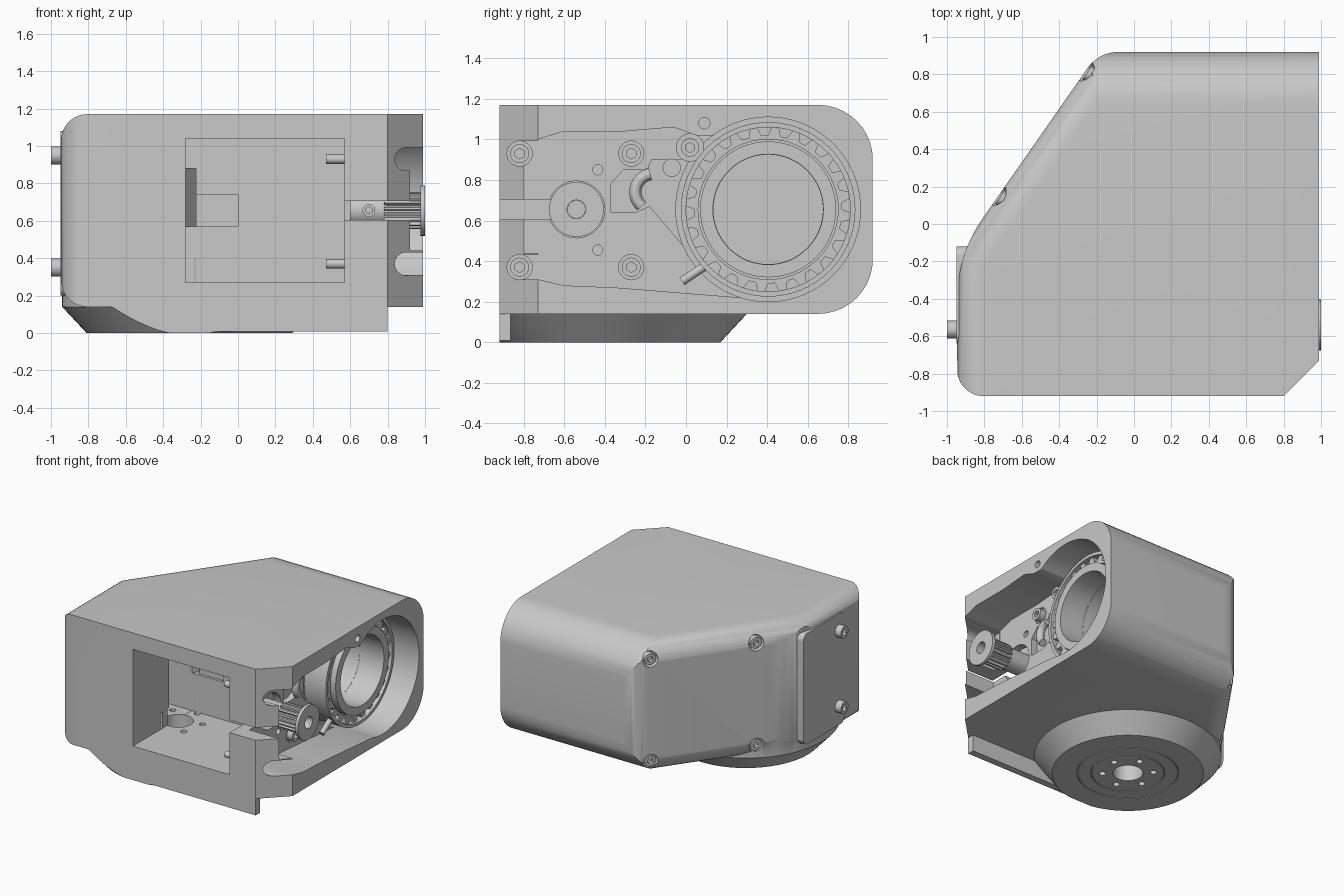
import bpy, bmesh, math
from mathutils import Vector, Matrix

if "Cube" in bpy.data.objects:
    bpy.data.objects.remove(bpy.data.objects["Cube"])

grey = bpy.data.materials.new("light_grey")
grey.use_nodes = True
tone = (0.58, 0.58, 0.58, 1)
grey.diffuse_color = tone
grey.node_tree.nodes["Principled BSDF"].inputs["Base Color"].default_value = tone
X, Y, Z = Vector((1, 0, 0)), Vector((0, 1, 0)), Vector((0, 0, 1))


def finish(name, bm):
    bmesh.ops.recalc_face_normals(bm, faces=bm.faces)
    mesh = bpy.data.meshes.new(name)
    bm.to_mesh(mesh)
    bm.free()
    mesh.materials.append(grey)
    ob = bpy.data.objects.new(name, mesh)
    bpy.context.collection.objects.link(ob)
    return ob


def prism(name, pts, lo, hi, axis):
    """Extrude a 2D profile along an axis: x uses (y, z), y uses (x, z), z uses (x, y)."""
    place = {"x": lambda u, v, w: (w, u, v), "y": lambda u, v, w: (u, w, v),
             "z": lambda u, v, w: (u, v, w)}[axis]
    bm = bmesh.new()
    a, b = ([bm.verts.new(place(u, v, w)) for u, v in pts] for w in (lo, hi))
    bm.faces.new(a)
    bm.faces.new(b)
    for i in range(len(a)):
        j = (i + 1) % len(a)
        bm.faces.new((a[i], a[j], b[j], b[i]))
    return finish(name, bm)


def rounded(corners, steps=10):
    """Polygon from (u, v, radius) corners, with each corner filleted."""
    pts = []
    for i, (u, v, r) in enumerate(corners):
        p = Vector((u, v))
        if r == 0:
            pts.append((u, v))
            continue
        d0 = (Vector(corners[i - 1][:2]) - p).normalized()
        d1 = (Vector(corners[(i + 1) % len(corners)][:2]) - p).normalized()
        half = d0.angle(d1) / 2
        c = p + (d0 + d1).normalized() * (r / math.sin(half))
        s = (p + d0 * (r / math.tan(half)) - c).normalized()
        e = (p + d1 * (r / math.tan(half)) - c).normalized()
        sweep = s.angle(e)
        for k in range(steps + 1):
            t = sweep * k / steps
            q = c + (s * math.sin(sweep - t) + e * math.sin(t)) * (r / math.sin(sweep))
            pts.append((q.x, q.y))
    return pts


def rect(u0, v0, u1, v1, r=0):
    return rounded([(u0, v0, r), (u1, v0, r), (u1, v1, r), (u0, v1, r)])


def cyl(name, start, direction, r, length, sides=40, r2=None):
    bm = bmesh.new()
    d = Vector(direction).normalized()
    m = Matrix.Translation(Vector(start) + d * length / 2) @ d.to_track_quat("Z", "Y").to_matrix().to_4x4()
    bmesh.ops.create_cone(bm, cap_ends=True, segments=sides, radius1=r,
                          radius2=r if r2 is None else r2, depth=length, matrix=m)
    return finish(name, bm)


def boolean(ob, other, op="DIFFERENCE"):
    m = ob.modifiers.new("cut", "BOOLEAN")
    m.operation, m.object, m.solver = op, other, "EXACT"
    bpy.context.view_layer.objects.active = ob
    bpy.ops.object.modifier_apply(modifier=m.name)
    bpy.data.objects.remove(other)
    return ob


def ring(name, start, direction, r_out, r_in, length, sides=64):
    d = Vector(direction).normalized()
    hole = cyl("hole", Vector(start) - d * 0.05, d, r_in, length + 0.1, sides)
    return boolean(cyl(name, start, d, r_out, length, sides), hole)


def screw(name, start, direction, r, length):
    d = Vector(direction).normalized()
    head = cyl(name, start, d, r, length, 24)
    return boolean(head, cyl("socket", Vector(start) + d * length * 0.5, d, r * 0.55, length, 6))


def gear(teeth, cy, cz, low, high):
    pts = []
    for i in range(teeth):
        for part, r in ((0, low), (0.35, low), (0.5, high), (0.85, high)):
            a = math.tau * (i + part) / teeth
            pts.append((cy + r * math.cos(a), cz + r * math.sin(a)))
    return pts


# Housing: plan outline trimmed by rounded profiles on the left, diagonal and back
outline = rounded([(-0.945, -0.92, 0.14), (0.8, -0.92, 0), (0.99, -0.73, 0),
                   (0.99, 0.92, 0), (-0.188, 0.92, 0.2), (-0.945, -0.164, 0.75)])
housing = prism("housing", outline, 0.14, 1.17, "z")
left = prism("left", rounded([(-0.946, 0.14, 0.14), (2, 0.14, 0), (2, 1.17, 0), (-0.946, 1.17, 0.14)]), -2, 2, "y")
back = prism("back", rounded([(-2, 0.14, 0), (0.921, 0.14, 0.27), (0.921, 1.17, 0.27), (-2, 1.17, 0)]), -2, 2, "x")
slope = prism("slope", rounded([(-3, 0.14, 0), (0.682, 0.14, 0.15), (0.682, 1.17, 0.15), (-3, 1.17, 0)]), -3, 3, "x")
tilt = math.atan2(0.82, 0.573)
slope.data.transform(Matrix.Rotation(tilt, 4, "Z"))
for trim in (left, back, slope):
    boolean(housing, trim, "INTERSECT")

# Round conical base and the front skirt
hub = Vector((-0.26, -0.38, 0))
base = cyl("base", hub, Z, 0.55, 0.14, 96, 0.68)
boolean(base, cyl("base_top", hub + Z * 0.14, Z, 0.68, 0.14, 96), "UNION")
boolean(base, prism("trim", outline, -1, 1, "z"), "INTERSECT")
boolean(housing, base, "UNION")
boolean(housing, prism("skirt", rect(-0.26, -0.92, 0.8, -0.865), 0.008, 0.2, "z"), "UNION")

# Front window, inner cavity and notches in its rear wall
boolean(housing, prism("window", rect(-0.28, 0.27, 0.57, 1.04), -1.2, -0.18, "y"))
boolean(housing, prism("side_cavity", rect(-0.6, -0.47, -0.2, -0.181), 0.271, 1.039, "z"))
boolean(housing, prism("notch", [(-0.28, -0.2), (-0.225, -0.2), (-0.225, -0.1), (-0.28, -0.18)], 0.57, 0.88, "z"))
boolean(housing, prism("ledge", rect(-0.226, 0.57, 0, 0.74), -0.3, -0.16, "y"))

# Drive recess in the right side
drive_y, drive_z = 0.405, 0.655
recess = [(-0.8, 0.44), (-0.8, 0.87), (-0.73, 0.87), (-0.73, 1.0), (-0.6, 1.04), (-0.3, 1.04),
          (-0.06, 1.06), (0.05, 1.02), (0.13, 1.02), (0.4, 1.09), (0.4, 0.21), (-0.35, 0.27),
          (-0.6, 0.28), (-0.73, 0.31), (-0.73, 0.44)]
boolean(housing, prism("recess", recess, 0.66, 1.2, "x"))
boolean(housing, cyl("ring_recess", (0.6, drive_y, drive_z), X, 0.455, 1, 72))
boolean(housing, cyl("bore", (0.35, drive_y, drive_z), X, 0.27, 1, 64))
guide = [(-0.37, 0.64), (-0.37, 0.78), (-0.31, 0.85), (-0.19, 0.85), (-0.17, 0.9), (0.1, 0.9),
         (0.1, 0.4), (0, 0.46), (-0.18, 0.67), (-0.25, 0.64)]
boolean(housing, prism("guide_recess", guide, 0.61, 0.9, "x"))
boolean(housing, prism("slit", rect(-1.2, 0.605, -0.6, 0.705), 0.56, 1.2, "x"))
boolean(housing, cyl("pulley_recess", (0.6, -0.54, drive_z), X, 0.14, 1))
for y, z, r, x in ((-0.435, 0.85, 0.025, 0.59), (-0.435, 0.455, 0.025, 0.59), (0.09, 1.08, 0.028, 0.8)):
    boolean(housing, cyl("hole", (x, y, z), X, r, 1, 20))

# Mounting screws through the drive plate, the front pair in open slots
for y in (-0.82, -0.27):
    for z in (0.37, 0.93):
        boolean(housing, cyl("counterbore", (0.645, y, z), X, 0.062, 1, 28))
        screw("plate_screw", (0.64, y, z), X, 0.047, 0.06)
        if y < -0.5:
            boolean(housing, prism("slot", rect(y, z - 0.061, -0.7, z + 0.061), 0.661, 1.2, "x"))
            cyl("screw_shank", (0.47, y, z), X, 0.025, 0.18, 20)

# Hub holes and ring grooves underneath
boolean(housing, cyl("hub_hole", hub - Z * 0.1, Z, 0.11, 0.5, 40))
for i in range(6):
    a = math.tau * i / 6 + 0.3
    offset = Vector((math.cos(a), math.sin(a), 0)) * 0.185
    boolean(housing, cyl("hub_bolt_hole", hub + offset - Z * 0.1, Z, 0.024, 0.5, 16))
for r in (0.27, 0.37):
    boolean(housing, ring("groove", hub - Z * 0.02, Z, r, r - 0.008, 0.03))

# Four recessed screws on the diagonal wall
normal = Vector((-math.sin(tilt), math.cos(tilt), 0))
for x, y in ((-0.26, 0.815), (-0.725, 0.15)):
    for z in (0.25, 1.06):
        p = Vector((x, y, z))
        p -= normal * (p.dot(normal) - 0.68)
        boolean(housing, cyl("counterbore", p - normal * 0.06, normal, 0.058, 0.3, 28))
        screw("wall_screw", p - normal * 0.07, normal, 0.043, 0.06)

# Left cover plate with two screws
prism("cover_plate", rect(-0.64, 0.2, -0.12, 1.08, 0.05), -0.948, -0.86, "x")
for z in (0.35, 0.95):
    screw("cover_screw", (-0.94, -0.565, z), -X, 0.048, 0.06)

# Large ring drive
axis = Vector((0, drive_y, drive_z))
ring("outer_ring", axis + X * 0.59, X, 0.43, 0.405, 0.2)
big_gear = prism("ring_gear", gear(24, drive_y, drive_z, 0.365, 0.405), 0.59, 0.77, "x")
boolean(big_gear, cyl("hole", axis + X * 0.5, X, 0.345, 0.5, 64))
ring("inner_ring", axis + X * 0.59, X, 0.335, 0.272, 0.22)
ring("ring_spacer", axis + X * 0.59, X, 0.35, 0.33, 0.15)

# Small toothed pulley and its shaft
small = Vector((0, -0.54, drive_z))
pulley = prism("pulley", gear(18, -0.54, drive_z, 0.082, 0.1), 0.78, 0.98, "x")
boolean(pulley, cyl("hole", small + X * 0.7, X, 0.046, 0.4, 32))
ring("pulley_flange", small + X * 0.975, X, 0.135, 0.046, 0.025, 48)
cyl("pulley_shaft", small + X * 0.58, X, 0.045, 0.36, 32)
ring("pulley_hub", small + X * 0.6, X, 0.085, 0.044, 0.19, 40)
screw("set_screw", (0.7, -0.6, drive_z), -Y, 0.034, 0.04)

# Idler screw, guide pin and the bent cable tube
cyl("idler_post", (0.6, 0.02, 0.96), X, 0.07, 0.12, 28)
screw("idler_screw", (0.7, 0.02, 0.96), X, 0.045, 0.06)
cyl("guide_boss", (0.6, -0.07, 0.86), X, 0.045, 0.07, 28)
cyl("guide_pin", (0.75, -0.02, 0.3), (0, 0.12, 0.08), 0.022, 0.13, 16)
bend = bpy.data.curves.new("cable_tube", "CURVE")
bend.dimensions, bend.bevel_depth, bend.bevel_resolution = "3D", 0.03, 4
bend.use_fill_caps = True
path = bend.splines.new("POLY")
path.points.add(11)
for i, pt in enumerate(path.points):
    a = math.radians(100 + 130 * i / 11)
    pt.co = (0.68, -0.16 + 0.09 * math.cos(a), 0.74 + 0.09 * math.sin(a), 1)
bend.materials.append(grey)
tube = bpy.data.objects.new("cable_tube", bend)
bpy.context.collection.objects.link(tube)

# Smooth round surfaces while keeping edges crisp
bpy.ops.object.select_all(action="DESELECT")
tube.select_set(True)
bpy.context.view_layer.objects.active = tube
bpy.ops.object.convert(target="MESH")
for ob in bpy.context.collection.objects:
    if ob.type == "MESH" and grey.name in ob.data.materials:
        ob.select_set(True)
bpy.ops.object.shade_smooth_by_angle(angle=math.radians(30))
